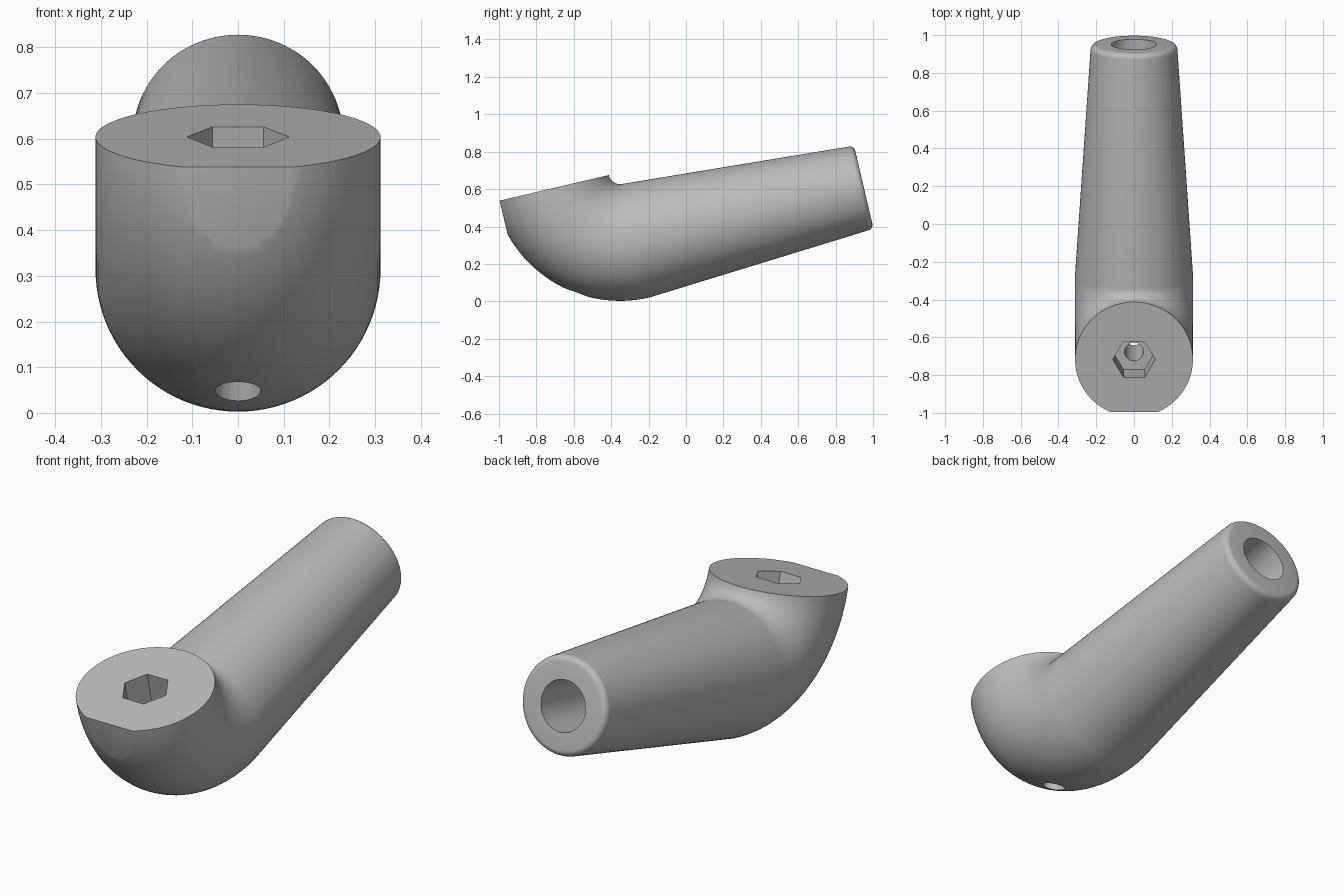
import bpy, bmesh
from math import sin, cos, pi, radians
from mathutils import Matrix, Vector

if "Cube" in bpy.data.objects:
    bpy.data.objects.remove(bpy.data.objects["Cube"])

BEND, R = 0.375, 0.312          # elbow centreline radius, tube radius
END, END_R, FILLET = 1.625, 0.23, 0.03
SIDES = 96
TILT = Matrix.Translation((0, -0.717, 0.604)) @ Matrix.Rotation(radians(13.2), 4, 'X')

grey = bpy.data.materials.new("grey metal")
grey.use_nodes = True
grey.diffuse_color = (0.5, 0.5, 0.5, 1)
grey.node_tree.nodes["Principled BSDF"].inputs["Base Color"].default_value = (0.5, 0.5, 0.5, 1)


def make_object(name, bm):
    bmesh.ops.recalc_face_normals(bm, faces=bm.faces)
    bm.transform(TILT)
    mesh = bpy.data.meshes.new(name)
    bm.to_mesh(mesh)
    bm.free()
    mesh.materials.append(grey)
    obj = bpy.data.objects.new(name, mesh)
    bpy.context.collection.objects.link(obj)
    return obj


def cylinder(name, sides, radius, depth, matrix):
    bm = bmesh.new()
    bmesh.ops.create_cone(bm, cap_ends=True, segments=sides, radius1=radius,
                          radius2=radius, depth=depth, matrix=matrix)
    return make_object(name, bm)


# Body: quarter elbow followed by a tapered handle with a rounded end
stations = []                   # centre, outward direction, radius
for i in range(33):
    t = i / 32 * pi / 2
    out = Vector((0, -cos(t), -sin(t)))
    stations.append((Vector((0, BEND, 0)) + out * BEND, out, R))
down = Vector((0, 0, -1))
stations.append((Vector((0, END - FILLET, -BEND)), down, END_R))
for i in range(1, 7):
    a = i / 6 * pi / 2
    stations.append((Vector((0, END - FILLET + FILLET * sin(a), -BEND)), down,
                     END_R - FILLET * (1 - cos(a))))

bm = bmesh.new()
rings = []
for centre, out, radius in stations:
    rings.append([bm.verts.new(centre + radius * (Vector((cos(a), 0, 0)) + out * sin(a)))
                  for a in (2 * pi * k / SIDES for k in range(SIDES))])
for lower, upper in zip(rings, rings[1:]):
    for k in range(SIDES):
        n = (k + 1) % SIDES
        bm.faces.new((lower[k], lower[n], upper[n], upper[k]))
bm.faces.new(rings[0])
bm.faces.new(rings[-1])
handle = make_object("elbow_handle", bm)

# Cutters: front flat, hex socket, bolt hole and end bore
bm = bmesh.new()
bmesh.ops.create_cube(bm, size=1, matrix=Matrix.Translation((0, -0.287 - 0.5, 0)))
cutters = [
    make_object("front_flat_cutter", bm),
    cylinder("hex_socket_cutter", 6, 0.112, 0.36,
             Matrix.Rotation(pi / 2, 4, 'Z')),
    cylinder("bolt_hole_cutter", 32, 0.05, 2.0, Matrix.Identity(4)),
    cylinder("end_bore_cutter", 32, 0.12, 1.6,
             Matrix.Translation((0, END, -BEND)) @ Matrix.Rotation(pi / 2, 4, 'X')),
]
# Keep the hex corners pointing sideways
hexagon = cutters[1].data
xs = max(v.co.x for v in hexagon.vertices)
if xs < 0.105:
    pivot = TILT @ Matrix.Rotation(pi / 6, 4, 'Z') @ TILT.inverted()
    hexagon.transform(pivot)

for cutter in cutters:
    cutter.hide_render = True
    mod = handle.modifiers.new(cutter.name, 'BOOLEAN')
    mod.operation = 'DIFFERENCE'
    mod.solver = 'EXACT'
    mod.object = cutter

# Bake the cuts and remove the cutters
bpy.context.view_layer.update()
result = bpy.data.meshes.new_from_object(
    handle.evaluated_get(bpy.context.evaluated_depsgraph_get()))
handle.modifiers.clear()
handle.data = result
for cutter in cutters:
    bpy.data.objects.remove(cutter)

bpy.ops.object.select_all(action='DESELECT')
handle.select_set(True)
bpy.context.view_layer.objects.active = handle
bpy.ops.object.shade_smooth_by_angle(angle=radians(32))
